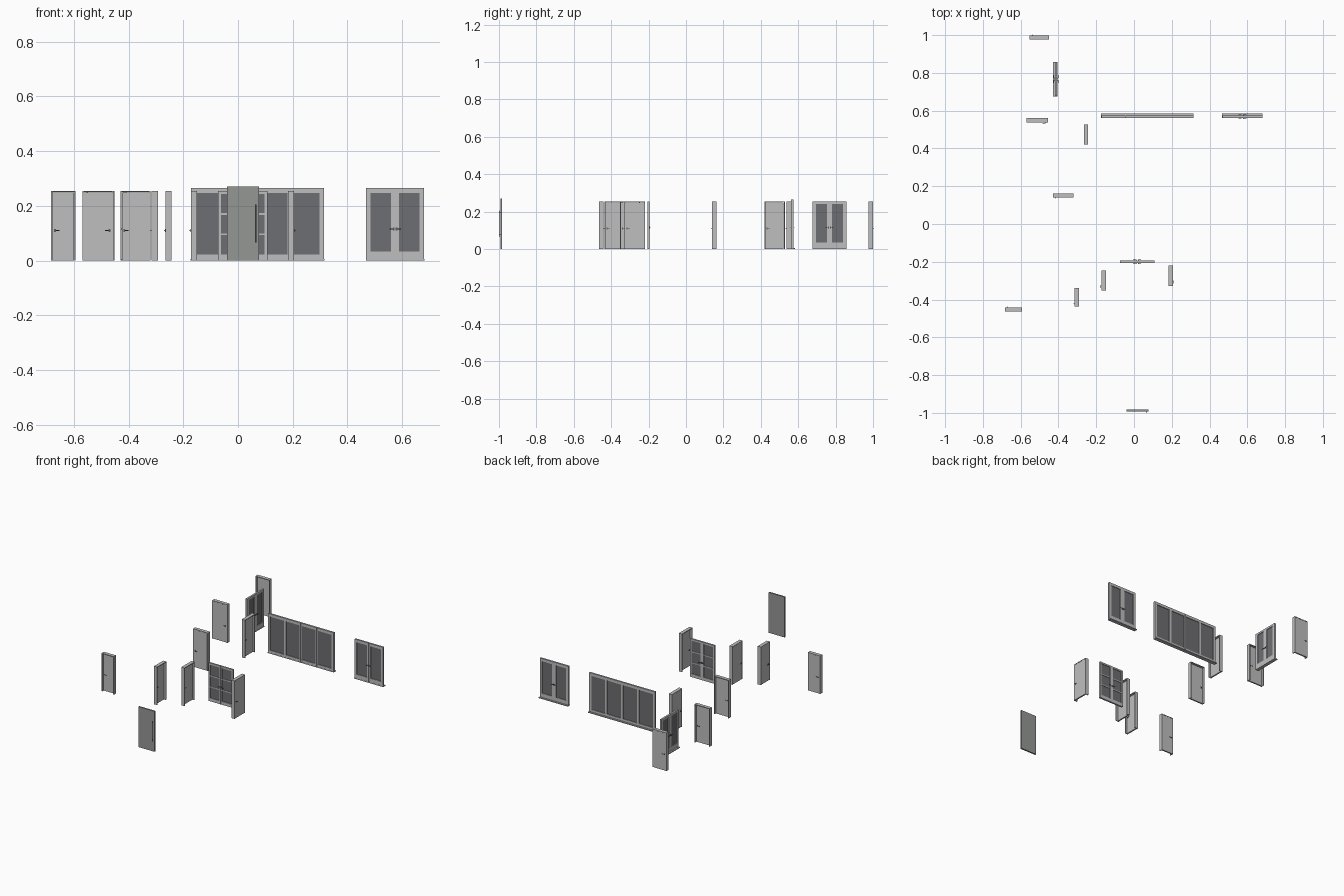
import bpy, math
from mathutils import Matrix, Vector

cube = bpy.data.objects.get("Cube")
if cube:
    bpy.data.objects.remove(cube, do_unlink=True)


def material(name, rgb):
    m = bpy.data.materials.new(name)
    m.use_nodes = True
    color = (*rgb, 1)
    m.diffuse_color = color
    m.node_tree.nodes["Principled BSDF"].inputs["Base Color"].default_value = color
    return m


PAINT = material("light grey paint", (0.52, 0.52, 0.52))
GLASS = material("dark grey glass", (0.155, 0.157, 0.17))
SLAB = material("mid grey panel", (0.30, 0.31, 0.30))
METAL = material("dark metal", (0.1, 0.1, 0.1))

# Quarter turns that point a unit's outer face along each axis
TURN = {"-y": 0, "+x": 1, "+y": 2, "-x": 3}
QUAD = ((0, 2, 3, 1), (4, 5, 7, 6), (0, 1, 5, 4),
        (2, 6, 7, 3), (0, 4, 6, 2), (1, 3, 7, 5))


def part(name, boxes, mat, place):
    """One object made of boxes given as (x range, y range, z range)."""
    verts, faces = [], []
    for xs, ys, zs in boxes:
        base = len(verts)
        verts += [Vector((x, y, z)) for z in zs for y in ys for x in xs]
        faces += [[base + i for i in q] for q in QUAD]
    mesh = bpy.data.meshes.new(name)
    mesh.from_pydata(verts, [], faces)
    mesh.materials.append(mat)
    obj = bpy.data.objects.new(name, mesh)
    obj.matrix_world = place
    bpy.context.collection.objects.link(obj)
    return obj


def placement(x, y, facing):
    return Matrix.Translation((x, y, 0)) @ Matrix.Rotation(TURN[facing] * math.pi / 2, 4, "Z")


def levers(x, inward, faces, z):
    """Rose, neck and lever on each given (face depth, outward sign)."""
    boxes = []
    for y, s in faces:
        def depth(a, b):
            return tuple(sorted((y + s * a, y + s * b)))
        boxes.append(((x - .003, x + .003), depth(0, .001), (z - .005, z + .005)))
        boxes.append(((x - .001, x + .001), depth(0, .005), (z - .001, z + .001)))
        tip = x + inward * .016
        boxes.append(((min(x, tip), max(x, tip)), depth(.004, .006), (z - .0015, z + .0015)))
    return boxes


def plain_door(name, x, y, width, facing, latch):
    """Deep lining with a leaf set flush to the outer face."""
    place = placement(x, y, facing)
    h, d, j, top = width / 2, .0115, .005, .255
    part(name + "_frame", [((-h, -h + j), (-d, d), (0, top)),
                           ((h - j, h), (-d, d), (0, top)),
                           ((-h + j, h - j), (-d, d), (top - j, top))], PAINT, place)
    g = j + .0006
    front, back = -d + .0005, -d + .010
    part(name + "_leaf", [((-h + g, h - g), (front, back), (.001, top - g))], PAINT, place)
    part(name + "_handle", levers(latch * (h - .014), -latch,
                                  ((front, -1), (back, 1)), .11), METAL, place)


def glazed_unit(name, x, y, width, facing, top, panes, rows, outer, mid, rails, sill, handle):
    """Glazed panels between stiles and rails, with optional sill and levers."""
    place = placement(x, y, facing)
    h, d = width / 2, .006
    low, high = rails
    glass_w = (width - 2 * outer - (panes - 1) * mid) / panes
    stiles = [((-h, -h + outer), (-d, d), (0, top)), ((h - outer, h), (-d, d), (0, top))]
    bars, glass = [], []
    for i in range(panes):
        a = -h + outer + i * (glass_w + mid)
        b = a + glass_w
        bars += [((a, b), (-d, d), (0, low)), ((a, b), (-d, d), (high, top))]
        for r in range(1, rows):
            z = low + (high - low) * r / rows
            bars.append(((a, b), (-d + .001, d - .001), (z - .0035, z + .0035)))
        glass.append(((a, b), (-.002, .002), (low, high)))
        # Meeting stiles, with a fine joint between the two leaves
        if i < panes - 1:
            c = b + mid / 2
            stiles += [((b, c - .0005), (-d, d), (0, top)),
                       ((c + .0005, b + mid), (-d, d), (0, top)),
                       ((c - .0005, c + .0005), (-d + .002, d - .002), (0, top))]
    part(name + "_stiles", stiles, PAINT, place)
    part(name + "_rails", bars, PAINT, place)
    part(name + "_glass", glass, GLASS, place)
    if sill:
        part(name + "_sill", [((-h - .001, h + .001), (-d - .010, d + .001), (0, .006))],
             PAINT, place)
    if handle:
        faces = ((-d, -1), (d, 1))
        part(name + "_handles", levers(-.005, -1, faces, handle) + levers(.005, 1, faces, handle),
             METAL, place)


# Plain doors: name, centre, width, outer face, latch side
for door in (
    ("rear_left_door", -.502, .987, .103, "+y", 1),
    ("upper_hall_door", -.512, .55, .113, "-y", 1),
    ("side_hall_door", -.254, .474, .108, "-x", 1),
    ("middle_door", -.375, .151, .11, "-y", -1),
    ("right_room_door", .194, -.274, .11, "+x", -1),
    ("centre_room_door", -.161, -.299, .108, "-x", 1),
    ("small_room_door", -.304, -.388, .096, "-x", 1),
    ("closet_door", -.638, -.453, .09, "+y", 1),
):
    plain_door(*door)

# Glazed units
glazed_unit("sliding_glass_wall", .071, .568, .487, "+y", .265, 4, 1,
            .016, .016, (.022, .247), True, None)
glazed_unit("terrace_double_door", .574, .568, .212, "+y", .265, 2, 1,
            .017, .029, (.033, .247), True, .115)
glazed_unit("side_double_door", -.413, .767, .18, "-x", .253, 2, 1,
            .018, .027, (.035, .24), True, .115)
glazed_unit("paned_double_door", .017, -.2, .181, "-y", .255, 2, 3,
            .011, .02, (.022, .244), False, .115)

# Entrance slab with a long pull bar
entry = placement(.018, -.988, "-y")
part("entrance_slab", [((-.059, .059), (-.005, .005), (0, .27))], SLAB, entry)
part("entrance_pull_bar", [((.045, .049), (-.012, -.009), (.065, .205))]
     + [((.046, .048), (-.009, -.005), (z, z + .003)) for z in (.075, .192)], METAL, entry)
